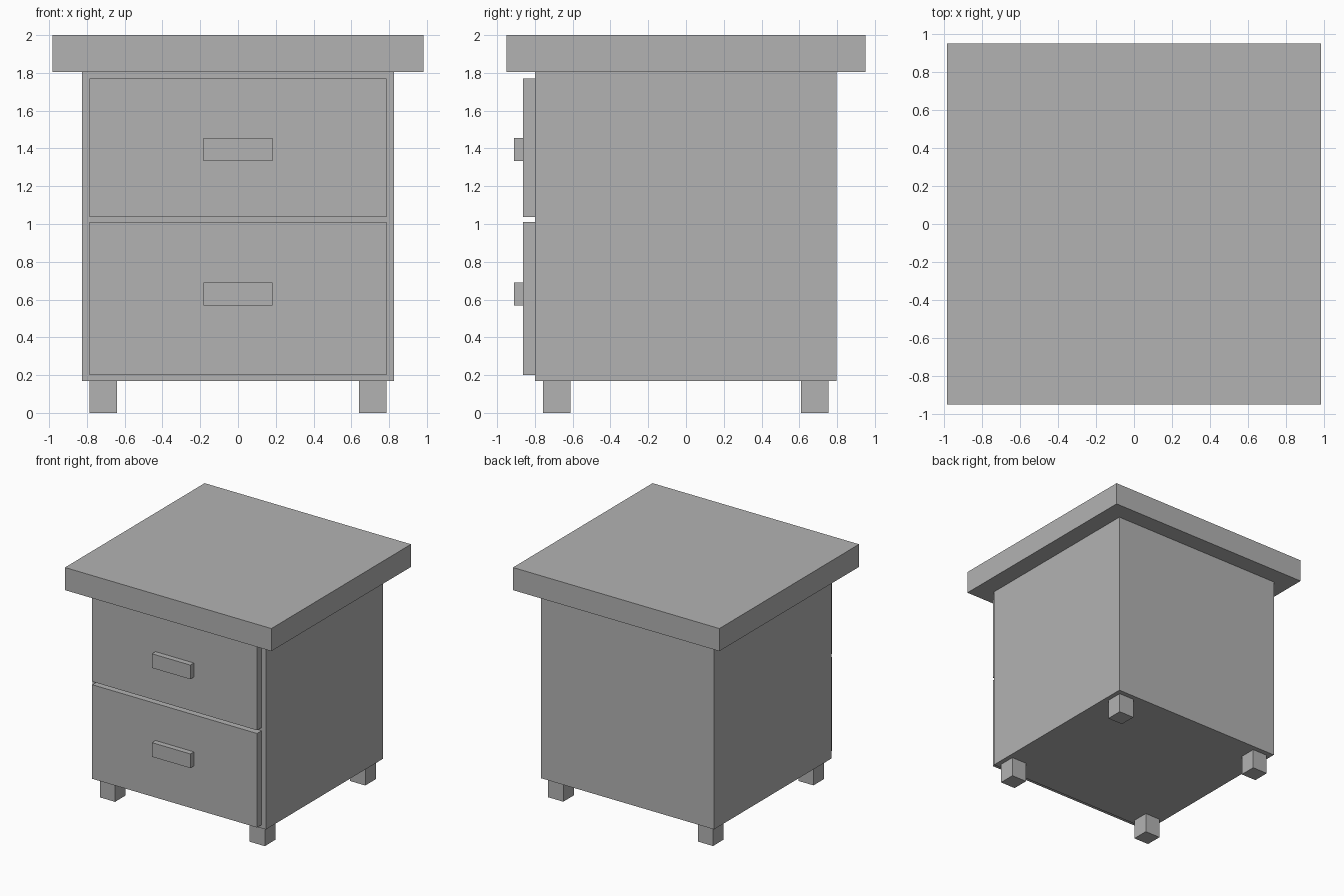
import bpy
import bmesh
from mathutils import Vector

default_cube = bpy.data.objects.get("Cube")
if default_cube:
    bpy.data.objects.remove(default_cube, do_unlink=True)

# One plain grey finish for the whole cabinet
GREY = (0.45, 0.45, 0.45, 1.0)
grey = bpy.data.materials.new("plain grey")
grey.use_nodes = True
grey.diffuse_color = GREY
grey.node_tree.nodes["Principled BSDF"].inputs["Base Color"].default_value = GREY


def box(name, x, y, z):
    """Flat-sided box spanning the given (min, max) ranges."""
    low, high = (Vector(corner) for corner in zip(x, y, z))
    size, centre = high - low, (low + high) / 2
    bm = bmesh.new()
    bmesh.ops.create_cube(bm, size=1)
    bmesh.ops.scale(bm, vec=size, verts=bm.verts)
    mesh = bpy.data.meshes.new(name)
    bm.to_mesh(mesh)
    bm.free()
    mesh.materials.append(grey)
    obj = bpy.data.objects.new(name, mesh)
    obj.location = centre
    bpy.context.collection.objects.link(obj)
    return obj


# Carcass and overhanging top
BODY_FRONT, BODY_BOTTOM, BODY_TOP = -0.8, 0.17, 1.805
box("cabinet_body", (-0.825, 0.825), (BODY_FRONT, 0.797), (BODY_BOTTOM, BODY_TOP))
box("table_top", (-0.983, 0.983), (-0.95, 0.95), (BODY_TOP, 2.0))

# Drawer fronts, each with a bar handle
DRAWER_FRONT = -0.862
for level, bottom, top, handle_z in (
    ("lower", 0.2, 1.01, 0.63),
    ("upper", 1.037, 1.77, 1.395),
):
    box(f"{level}_drawer_front", (-0.785, 0.785), (DRAWER_FRONT, BODY_FRONT), (bottom, top))
    box(f"{level}_handle", (-0.183, 0.183), (-0.91, DRAWER_FRONT),
        (handle_z - 0.061, handle_z + 0.061))

# Four square feet
FOOT = 0.145
for side, x in (("left", 0.713), ("right", -0.713)):
    for end, y in (("front", -0.685), ("back", 0.682)):
        box(f"{end}_{side}_foot", (x - FOOT / 2, x + FOOT / 2),
            (y - FOOT / 2, y + FOOT / 2), (0, BODY_BOTTOM))
